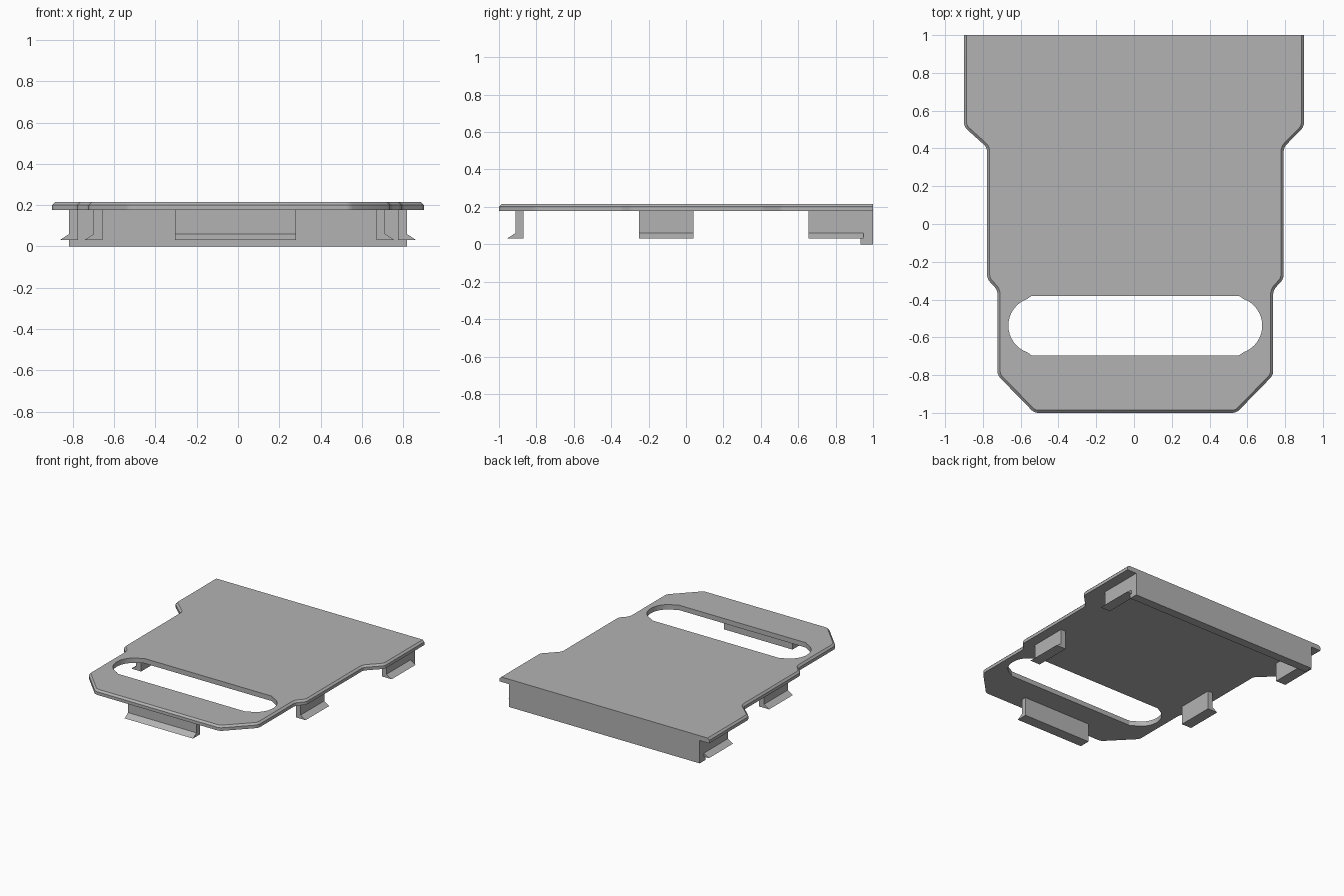
import bpy, bmesh, math

default = bpy.data.objects.get("Cube")
if default:
    bpy.data.objects.remove(default)

grey = bpy.data.materials.new("plain grey plastic")
grey.use_nodes = True
colour = (0.45, 0.45, 0.45, 1)
grey.diffuse_color = colour
grey.node_tree.nodes["Principled BSDF"].inputs["Base Color"].default_value = colour

PLATE_LOW, PLATE_TOP = 0.177, 0.215


def prism(name, points, shift):
    """Solid made by sweeping a closed loop of 3D points along a shift."""
    bm = bmesh.new()
    face = bm.faces.new([bm.verts.new(p) for p in points])
    swept = bmesh.ops.extrude_face_region(bm, geom=[face])["geom"]
    bmesh.ops.translate(bm, vec=shift,
                        verts=[v for v in swept if isinstance(v, bmesh.types.BMVert)])
    bmesh.ops.recalc_face_normals(bm, faces=bm.faces)
    mesh = bpy.data.meshes.new(name)
    bm.to_mesh(mesh)
    bm.free()
    mesh.materials.append(grey)
    obj = bpy.data.objects.new(name, mesh)
    bpy.context.collection.objects.link(obj)
    return obj


# Cover plate: stepped outline, softened corners, chamfered upper rim
mid = 0.007
right = [(0.9, 1), (0.9, 0.515), (mid + 0.785, 0.405), (mid + 0.785, -0.29),
         (mid + 0.73, -0.35), (mid + 0.73, -0.8), (mid + 0.535, -1)]
left = [(-x if x == 0.9 else 2 * mid - x, y) for x, y in reversed(right)]
plate = prism("cover_plate", [(x, y, PLATE_LOW) for x, y in right + left],
              (0, 0, PLATE_TOP - PLATE_LOW))
bm = bmesh.new()
bm.from_mesh(plate.data)
corners = [e for e in bm.edges
           if abs(e.verts[0].co.z - e.verts[1].co.z) > 0.01 and e.verts[0].co.y < 0.9]
bmesh.ops.bevel(bm, geom=corners, offset=0.02, segments=3, profile=0.5, affect='EDGES')
rim = [e for e in bm.edges
       if all(v.co.z > PLATE_TOP - 0.001 for v in e.verts)
       and not all(v.co.y > 0.99 for v in e.verts)]
bmesh.ops.bevel(bm, geom=rim, offset=0.014, segments=1, affect='EDGES')
bm.to_mesh(plate.data)
bm.free()

# Long slot with rounded ends, cut through the plate
end = [(0.548, 0.158)]
for i in range(17):
    a = math.radians(70 - 140 * i / 16)
    end.append((0.522 + 0.15 * math.cos(a), 0.15 * math.sin(a)))
end.append((0.548, -0.158))
loop = end + [(-x, y) for x, y in reversed(end)]
cutter = prism("slot_cutter", [(x + mid, y - 0.538, 0.1) for x, y in loop], (0, 0, 0.2))
cutter.hide_render = True
cutter.hide_set(True)
cut = plate.modifiers.new("slot", 'BOOLEAN')
cut.operation = 'DIFFERENCE'
cut.solver = 'EXACT'
cut.object = cutter
bpy.context.view_layer.objects.active = plate
plate.select_set(True)
bpy.ops.object.modifier_apply(modifier=cut.name)
bpy.data.objects.remove(cutter)
bpy.ops.object.shade_smooth_by_angle(angle=math.radians(25))

# Back wall below the plate
prism("back_wall", [(-0.818, 0.932, 0), (0.818, 0.932, 0), (0.818, 1, 0), (-0.818, 1, 0)],
      (0, 0, PLATE_LOW + 0.001))

# Snap clips: an upright tab with a wedge hook pointing outwards
hook = [(0, PLATE_LOW + 0.001), (0.042, PLATE_LOW + 0.001), (0.042, 0.06),
        (0.085, 0.032), (0, 0.032)]
for side, sign in (("left", 1), ("right", -1)):
    for place, centre, inner, start, length in (("rear", 0, 0.776, 0.655, 0.293),
                                                ("middle", mid, 0.664, -0.25, 0.29)):
        prism(f"{side}_{place}_clip",
              [(centre + sign * (inner + d), start, z) for d, z in hook], (0, length, 0))
prism("front_clip", [(-0.305, -0.87 - d, z) for d, z in hook], (0.587, 0, 0))
